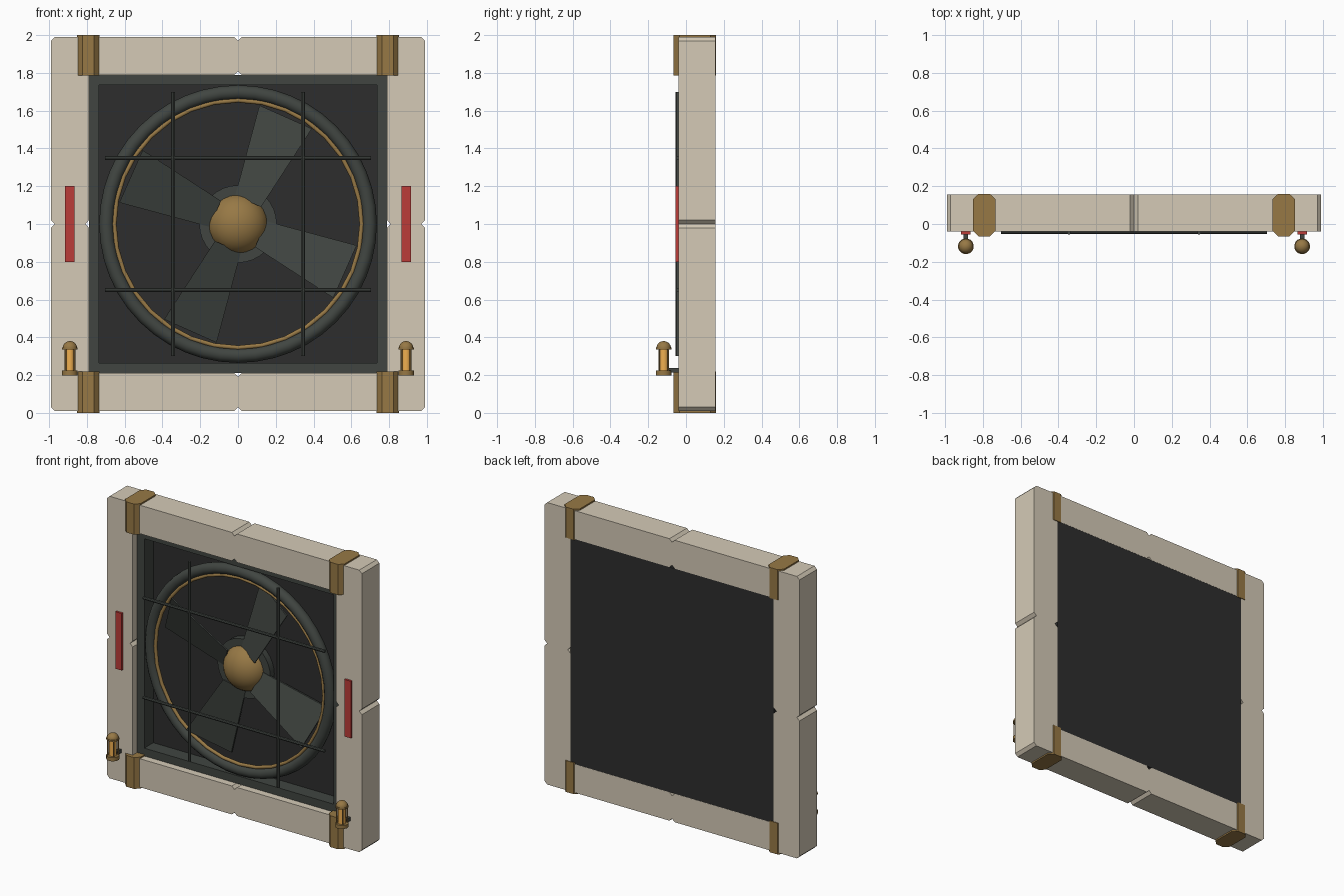
import bpy, bmesh
from math import pi, cos, sin, radians
from mathutils import Matrix

if "Cube" in bpy.data.objects:
    bpy.data.objects.remove(bpy.data.objects["Cube"])


def material(name, r, g, b):
    m = bpy.data.materials.new(name)
    m.diffuse_color = (r, g, b, 1)
    m.use_nodes = True
    m.node_tree.nodes["Principled BSDF"].inputs["Base Color"].default_value = m.diffuse_color
    return m


CREAM = material("cream", 0.66, 0.59, 0.47)
BRASS = material("brass", 0.31, 0.19, 0.06)
IRON = material("dark_iron", 0.052, 0.060, 0.053)
BLACK = material("black_panel", 0.027, 0.027, 0.027)
RED = material("red", 0.50, 0.045, 0.04)
AMBER = material("amber", 0.87, 0.43, 0.08)


def finish(name, bm, mat, smooth=False):
    bmesh.ops.remove_doubles(bm, verts=bm.verts, dist=1e-5)
    bmesh.ops.recalc_face_normals(bm, faces=bm.faces)
    me = bpy.data.meshes.new(name)
    bm.to_mesh(me)
    bm.free()
    ob = bpy.data.objects.new(name, me)
    bpy.context.collection.objects.link(ob)
    me.materials.append(mat)
    if smooth:
        smooth_shade(ob)
    return ob


def smooth_shade(ob):
    bpy.ops.object.select_all(action='DESELECT')
    ob.select_set(True)
    bpy.context.view_layer.objects.active = ob
    bpy.ops.object.shade_smooth_by_angle(angle=radians(35))


def box(name, x, y, z, mat):
    """Box from (min, max) ranges."""
    bm = bmesh.new()
    bmesh.ops.create_cube(bm, size=1)
    for v in bm.verts:
        v.co = [(a + b) / 2 + c * (b - a) for (a, b), c in zip((x, y, z), v.co)]
    return finish(name, bm, mat)


def cylinder(name, centre, radius, length, mat, axis='Z', sides=8, smooth=False):
    bm = bmesh.new()
    rot = {'X': Matrix.Rotation(pi / 2, 4, 'Y'), 'Y': Matrix.Rotation(pi / 2, 4, 'X'),
           'Z': Matrix.Rotation(pi / sides, 4, 'Z')}[axis]
    bmesh.ops.create_cone(bm, cap_ends=True, segments=sides, radius1=radius, radius2=radius,
                          depth=length, matrix=Matrix.Translation(centre) @ rot)
    return finish(name, bm, mat, smooth)


def square_ring(name, outer_side, inner_side, y0, y1, mat):
    """Square frame: each profile describes the bottom side, repeated four times."""
    loops = []
    for side in (outer_side, inner_side):
        pts = []
        for k in range(4):
            c, s = round(cos(k * pi / 2)), round(sin(k * pi / 2))
            pts += [(c * x - s * z, s * x + c * z + 1) for x, z in side]
        loops.append(pts)
    bm = bmesh.new()
    (of, nf), (ob, nb) = [[[bm.verts.new((x, y, z)) for x, z in p] for p in loops]
                          for y in (y0, y1)]
    n = len(of)
    for i in range(n):
        j = (i + 1) % n
        for a, b in ((of, nf), (nf, nb), (nb, ob), (ob, of)):
            bm.faces.new((a[i], a[j], b[j], b[i]))
    return finish(name, bm, mat)


def torus(name, y, major, minor, mat, segs):
    bpy.ops.mesh.primitive_torus_add(location=(0, y, 1), rotation=(pi / 2, 0, 0),
                                     major_radius=major, minor_radius=minor,
                                     major_segments=segs, minor_segments=12)
    ob = bpy.context.object
    ob.name = name
    ob.data.materials.append(mat)
    smooth_shade(ob)


def dome(name, centre, scale, axis, mat):
    """Half ellipsoid, pole pointing up (Z) or to the front (Y)."""
    bm = bmesh.new()
    bmesh.ops.create_uvsphere(bm, u_segments=24, v_segments=16, radius=1)
    res = bmesh.ops.bisect_plane(bm, geom=bm.verts[:] + bm.edges[:] + bm.faces[:],
                                 plane_co=(0, 0, 0), plane_no=(0, 0, 1), clear_inner=True)
    bmesh.ops.contextual_create(bm, geom=[e for e in res['geom_cut']
                                          if isinstance(e, bmesh.types.BMEdge)])
    rot = Matrix.Rotation(pi / 2, 4, 'X') if axis == 'Y' else Matrix.Identity(4)
    bm.transform(Matrix.Translation(centre) @ rot @ Matrix.Diagonal((*scale, 1)))
    return finish(name, bm, mat, True)


# Stone surround with chamfered corners and V notches, liner and back panel
square_ring("outer_frame",
            [(-.97, -.99), (-.02, -.99), (0, -.97), (.02, -.99), (.97, -.99)],
            [(-.79, -.79), (-.02, -.79), (0, -.81), (.02, -.79), (.79, -.79)],
            -0.04, 0.155, CREAM)
square_ring("inner_liner", [(-.79, -.79), (.79, -.79)], [(-.735, -.735), (.735, -.735)],
            0.01, 0.11, IRON)
box("back_panel", (-.79, .79), (.11, .154), (.21, 1.79), BLACK)

# Fan shroud and brass trim
torus("fan_shroud", 0.03, 0.697, 0.038, IRON, 48)
torus("shroud_trim", 0.02, 0.655, 0.012, BRASS, 32)

# Hub
cylinder("hub_base", (0, 0.09, 1), 0.205, 0.05, IRON, 'Y', 32, True)
dome("hub_dome", (0, 0.10, 1), (0.16, 0.16, 0.135), 'Y', BRASS)

# Four pitched tapering blades
for k in range(4):
    a = radians(66 + 90 * k)
    bm = bmesh.new()
    bmesh.ops.create_cube(bm, size=2)
    for v in bm.verts:
        r = 0.62 if v.co.x > 0 else 0.132
        t = v.co.y * (0.152 if v.co.x > 0 else 0.075)
        y = 0.04 + 0.35 * t + 0.006 * v.co.z
        v.co = (r * cos(a) - t * sin(a), y, 1 + r * sin(a) + t * cos(a))
    finish(f"fan_blade_{k + 1}", bm, IRON)

# Guard bars
for s in (-1, 1):
    cylinder("guard_upright", (s * .345, -.045, 1), .011, 1.4, IRON)
    cylinder("guard_crossbar", (0, -.043, 1 + s * .35), .011, 1.41, IRON, 'X')

for s in (-1, 1):
    # Corner clamps, octagonal in plan
    for part, z0, z1 in (("lower_clamp", 0, .22), ("upper_clamp", 1.785, 2)):
        bm = bmesh.new()
        x, c = .06, .03
        plan = [(-x + c, -.065), (x - c, -.065), (x, -.065 + c), (x, .16 - c),
                (x - c, .16), (-x + c, .16), (-x, .16 - c), (-x, -.065 + c)]
        face = bm.faces.new([bm.verts.new((s * .792 + px, py, z0)) for px, py in plan])
        ext = bmesh.ops.extrude_face_region(bm, geom=[face], use_keep_orig=True)
        bmesh.ops.translate(bm, vec=(0, 0, z1 - z0),
                            verts=[g for g in ext['geom'] if isinstance(g, bmesh.types.BMVert)])
        finish(part, bm, BRASS)

    # Red inlay strip
    lx, ly = s * .89, -.118
    box("red_strip", (lx - .025, lx + .025), (-.055, -.035), (.8, 1.2), RED)

    # Lantern: bracket, base, glass, cage posts, domed cap and finial
    box("lantern_bracket", (lx - .012, lx + .012), (ly, -.035), (.213, .238), IRON)
    cylinder("lantern_base", (lx, ly, .212), .042, .026, BRASS, sides=16, smooth=True)
    cylinder("lantern_glass", (lx, ly, .28), .025, .12, AMBER, sides=12, smooth=True)
    for k in range(4):
        a = pi / 4 + k * pi / 2
        cylinder("lantern_post", (lx + .034 * cos(a), ly + .034 * sin(a), .28),
                 .005, .12, BRASS, sides=6)
    cylinder("lantern_cap_rim", (lx, ly, .341), .042, .010, BRASS, sides=16, smooth=True)
    dome("lantern_cap", (lx, ly, .344), (.038, .038, .036), 'Z', BRASS)
